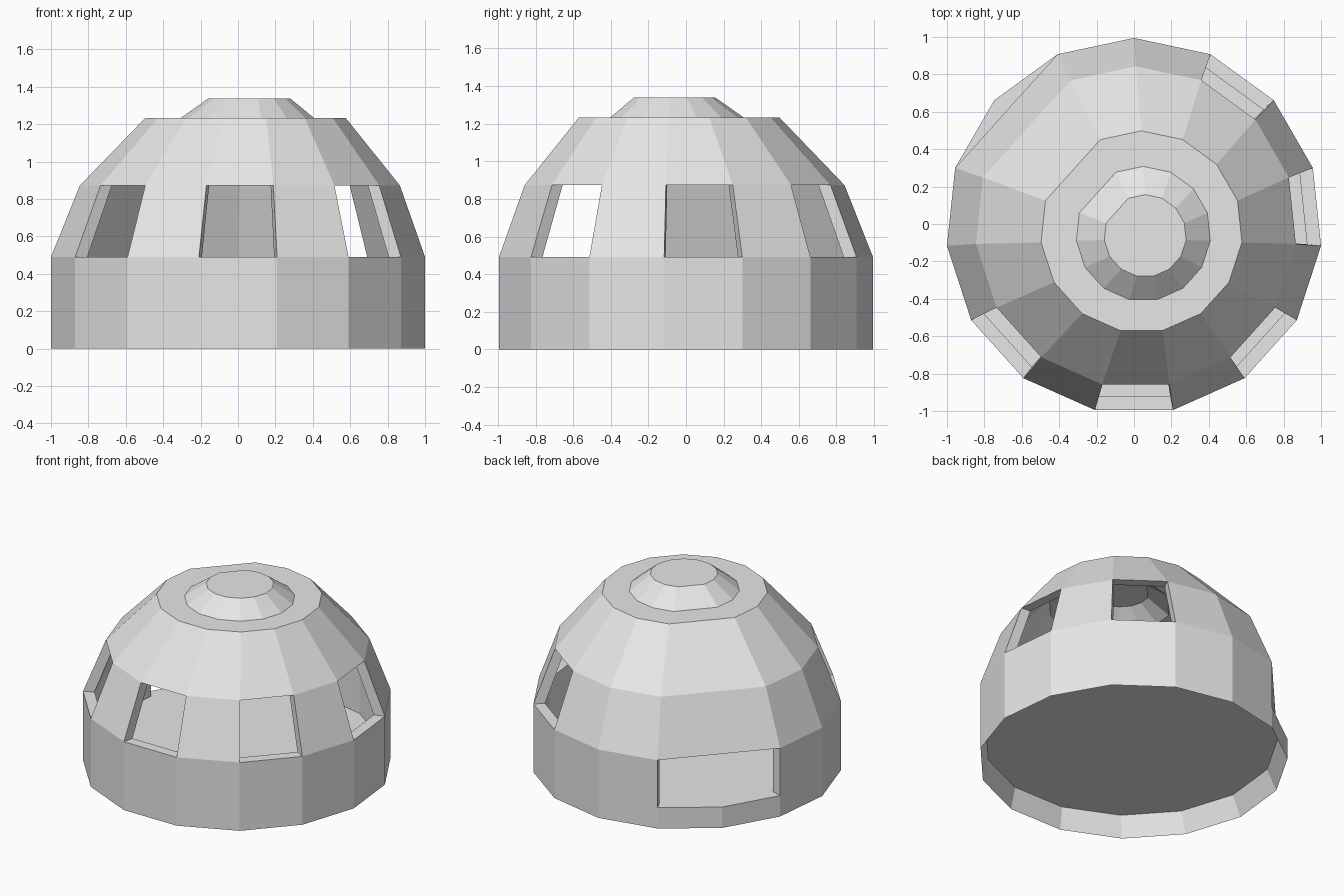
import bpy, bmesh, math

SIDES = 15
CORNER = 2                      # corner cut away by the doorway
WINDOWS = (5, 7, 9, 11, 13)     # sides with a window opening
DOOR = 1

old = bpy.data.objects.get("Cube")
if old:
    bpy.data.objects.remove(old, do_unlink=True)

grey = bpy.data.materials.new("light_grey")
grey.use_nodes = True
grey.diffuse_color = (0.8, 0.8, 0.8, 1)
grey.node_tree.nodes["Principled BSDF"].inputs["Base Color"].default_value = (0.8, 0.8, 0.8, 1)


def ring(bm, r, z, shift, skip=()):
    """Polygon ring of vertices, keyed by corner number."""
    verts = {}
    for i in range(SIDES):
        if i not in skip:
            a = math.radians(90 + i * 360 / SIDES)
            verts[i] = bm.verts.new((shift[0] + r * math.cos(a),
                                     shift[1] + r * math.sin(a), z))
    return verts


def finish(bm, name):
    bmesh.ops.recalc_face_normals(bm, faces=bm.faces)
    mesh = bpy.data.meshes.new(name)
    bm.to_mesh(mesh)
    bm.free()
    mesh.materials.append(grey)
    obj = bpy.data.objects.new(name, mesh)
    bpy.context.collection.objects.link(obj)
    return obj


# Base: outer skirt, floor, and a hollow underside
bm = bmesh.new()
mid = (0, -0.011)
levels = [ring(bm, 1.0055, 0.15, mid), ring(bm, 1.0055, 0, mid),
          ring(bm, 0.955, 0.146, (0.01, -0.02))]
for a, b in zip(levels, levels[1:]):
    for i in range(SIDES):
        j = (i + 1) % SIDES
        bm.faces.new((a[i], a[j], b[j], b[i]))
bm.faces.new(list(levels[0].values()))
bm.faces.new(list(levels[-1].values()))
finish(bm, "base_floor")

# Dome: outer radius, outer height, inner radius, inner height, centre shift
PROFILE = [
    (1.0055, 0.15, 0.93, 0.15, mid),
    (1.0055, 0.49, 0.93, 0.49, mid),
    (0.86, 0.873, 0.79, 0.873, (0.01, -0.017)),
    (0.54, 1.232, 0.50, 1.165, (0.04, -0.042)),
    (0.36, 1.232, 0.32, 1.165, (0.05, -0.052)),
    (0.22, 1.338, 0.19, 1.27, (0.06, -0.063)),
]
bm = bmesh.new()
outer = [ring(bm, p[0], p[1], p[4], (CORNER,)) for p in PROFILE]
inner = [ring(bm, p[2], p[3], p[4], (CORNER,)) for p in PROFILE]
twin = {o[i]: n[i] for o, n in zip(outer, inner) for i in o}
corners = list(outer[0])
skin = []
for level, (a, b) in enumerate(zip(outer, outer[1:])):
    for k, i in enumerate(corners):
        j = corners[(k + 1) % len(corners)]
        opening = (level == 0 and i == DOOR) or (level == 1 and i in WINDOWS)
        if not opening:
            skin.append(bm.faces.new((a[i], a[j], b[j], b[i])))
skin.append(bm.faces.new(list(outer[-1].values())))

# Jambs, sills and lintels close the wall thickness, then the inner skin follows
edges = [e for e in bm.edges if e.is_boundary]
for e in edges:
    v, w = e.verts
    bm.faces.new((v, w, twin[w], twin[v]))
for f in skin:
    bm.faces.new([twin[v] for v in reversed(f.verts)])
finish(bm, "dome_shell")
